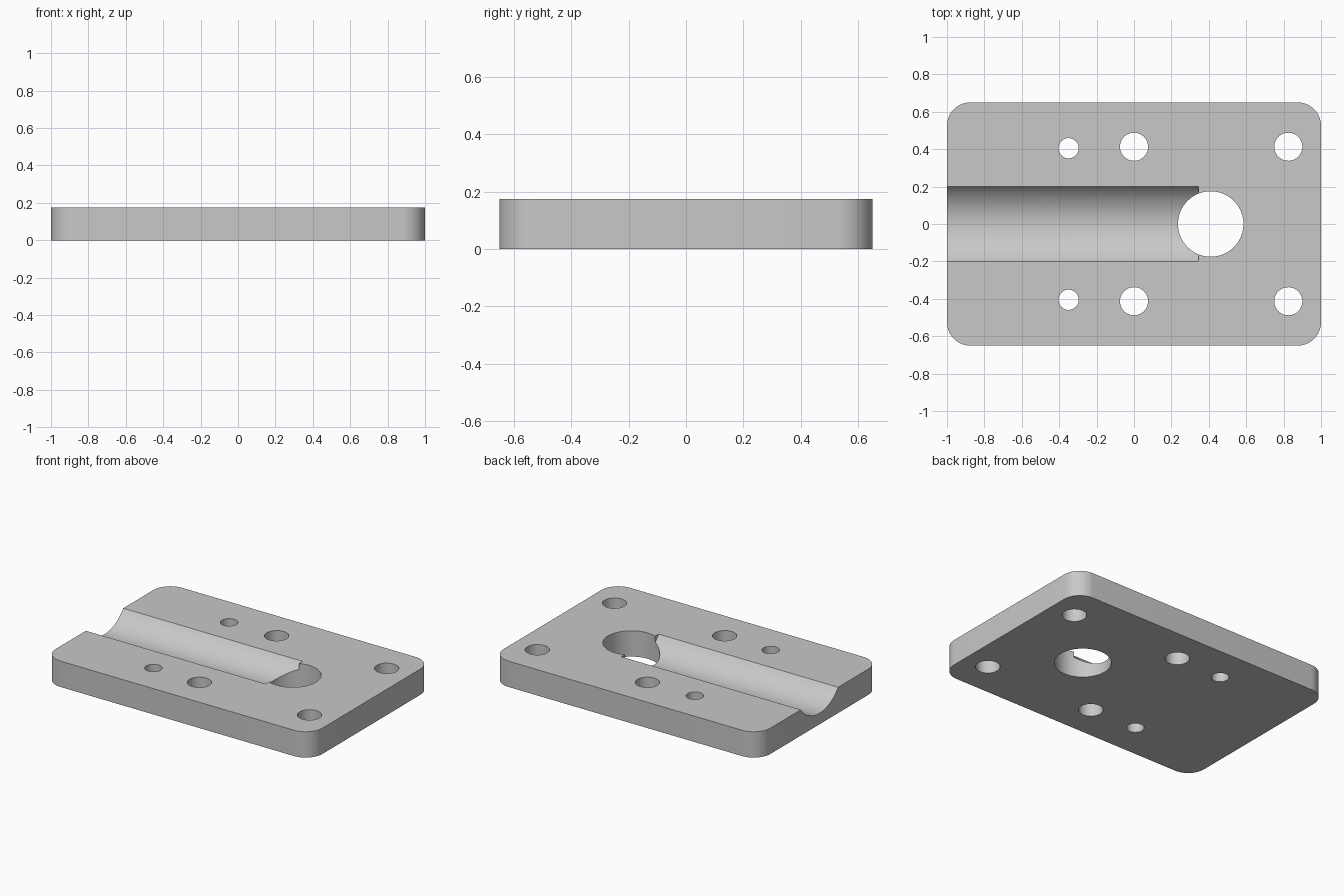
import bpy, math

default = bpy.data.objects.get("Cube")
if default:
    bpy.data.objects.remove(default, do_unlink=True)

THICK = 0.175
HALF_X, HALF_Y = 1.0, 0.65

grey = bpy.data.materials.new("plain grey")
grey.use_nodes = True
colour = (0.58, 0.58, 0.58, 1)
grey.diffuse_color = colour
grey.node_tree.nodes["Principled BSDF"].inputs["Base Color"].default_value = colour


def apply(obj, mod):
    bpy.ops.object.select_all(action="DESELECT")
    bpy.context.view_layer.objects.active = obj
    obj.select_set(True)
    bpy.ops.object.modifier_apply(modifier=mod.name)


def cut(obj, cutter):
    """Subtract the cutter from the object, then discard the cutter."""
    mod = obj.modifiers.new("cut", "BOOLEAN")
    mod.operation = "DIFFERENCE"
    mod.solver = "EXACT"
    mod.object = cutter
    cutter.hide_render = True
    apply(obj, mod)
    bpy.data.objects.remove(cutter, do_unlink=True)


def cylinder(radius, depth, location, rotation=(0, 0, 0), sides=64):
    bpy.ops.mesh.primitive_cylinder_add(vertices=sides, radius=radius, depth=depth,
                                        location=location, rotation=rotation)
    return bpy.context.object


# Plate with rounded vertical corners
bpy.ops.mesh.primitive_cube_add(size=1, location=(0, 0, THICK / 2))
plate = bpy.context.object
plate.name = "mounting_plate"
plate.dimensions = (2 * HALF_X, 2 * HALF_Y, THICK)
bpy.ops.object.transform_apply(location=True, rotation=False, scale=True)
weights = plate.data.attributes.new("bevel_weight_edge", "FLOAT", "EDGE")
for edge in plate.data.edges:
    a, b = (plate.data.vertices[i].co for i in edge.vertices)
    weights.data[edge.index].value = float(abs(a.z - b.z) > THICK / 2)
bevel = plate.modifiers.new("corners", "BEVEL")
bevel.limit_method = "WEIGHT"
bevel.width = 0.125
bevel.segments = 16
apply(plate, bevel)
plate.data.materials.append(grey)

# Round-bottomed groove from the right end to the large hole
GROOVE_END = 0.345
length = 1.6
cut(plate, cylinder(0.25, length, (GROOVE_END - length / 2, 0, THICK + 0.15),
                    (0, math.pi / 2, 0), 96))

# Large through hole
cut(plate, cylinder(0.175, 1, (0.41, 0, 0)))

# Mirrored pairs of bolt and pin holes
for x, y, radius in ((-0.35, 0.405, 0.054), (0, 0.413, 0.075), (0.825, 0.413, 0.075)):
    for side in (-1, 1):
        cut(plate, cylinder(radius, 1, (x, side * y, 0), sides=48))

bpy.ops.object.select_all(action="DESELECT")
bpy.context.view_layer.objects.active = plate
plate.select_set(True)
bpy.ops.object.shade_smooth_by_angle(angle=math.radians(30))
